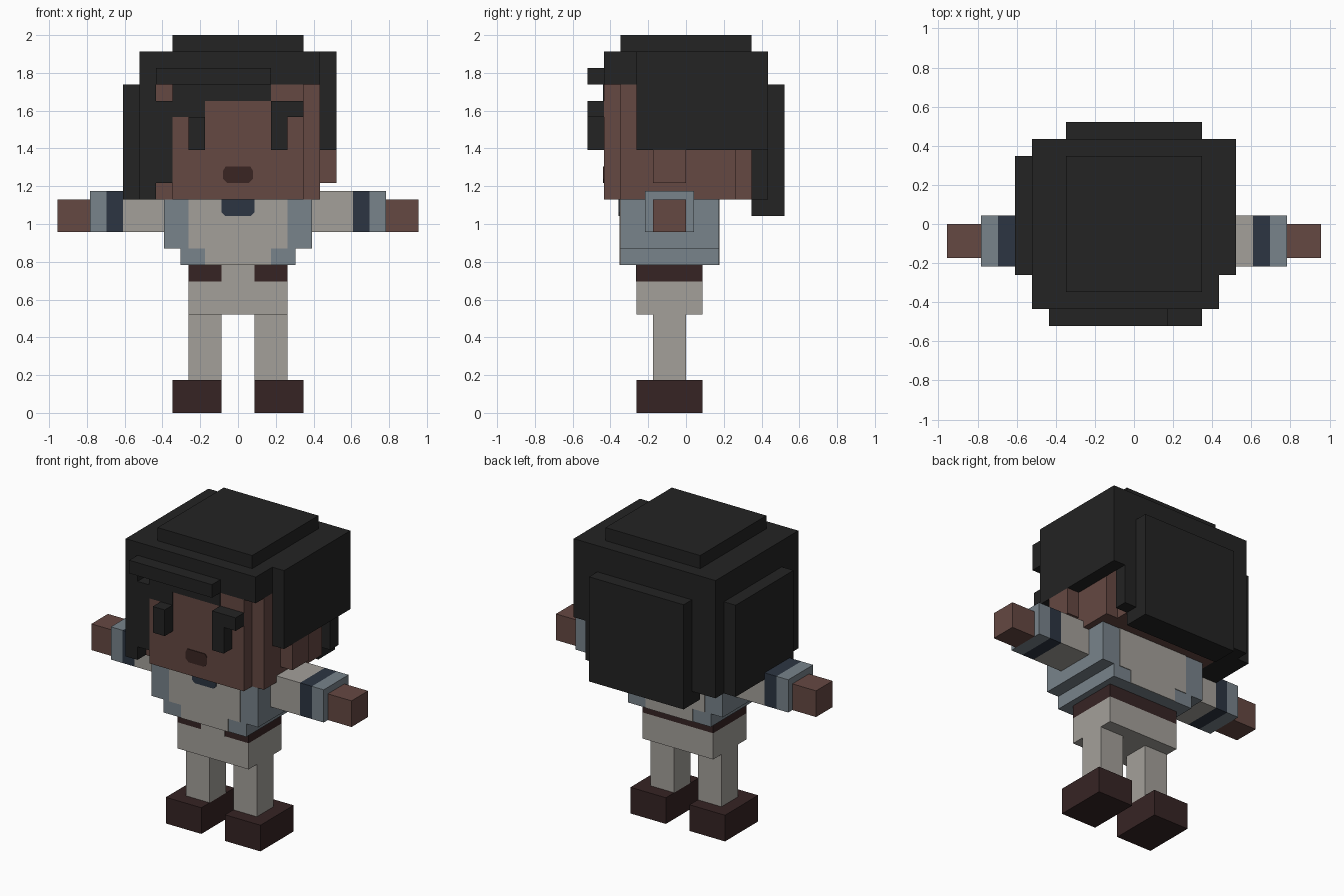
import bpy, bmesh
from mathutils import Matrix, Vector

cube = bpy.data.objects.get("Cube")
if cube:
    bpy.data.objects.remove(cube, do_unlink=True)

U = 2 / 23      # size of one block
T = 0.05        # plate thickness in blocks


def material(name, rgb):
    lin = [((c / 255 + 0.055) / 1.055) ** 2.4 for c in rgb]
    m = bpy.data.materials.new(name)
    m.use_nodes = True
    m.diffuse_color = (*lin, 1)
    bsdf = m.node_tree.nodes["Principled BSDF"]
    bsdf.inputs["Base Color"].default_value = (*lin, 1)
    bsdf.inputs["Roughness"].default_value = 0.9
    return m


HAIR = material("black hair", (35, 35, 35))
SKIN = material("brown skin", (101, 72, 66))
CLOTH = material("warm grey cloth", (164, 160, 154))
BLUE = material("slate blue jacket", (120, 131, 139))
NAVY = material("navy trim", (44, 53, 66))
LEATHER = material("dark brown leather", (54, 36, 36))
LIPS = material("dark lips", (58, 37, 34))


def finish(name, bm, mat):
    me = bpy.data.meshes.new(name)
    bm.to_mesh(me)
    bm.free()
    me.materials.append(mat)
    ob = bpy.data.objects.new(name, me)
    bpy.context.collection.objects.link(ob)
    return ob


def blocks(name, mat, *boxes):
    """Boxes given as x, y, z ranges in block units."""
    bm = bmesh.new()
    for xr, yr, zr in boxes:
        lo = Vector((xr[0], yr[0], zr[0])) * U
        hi = Vector((xr[1], yr[1], zr[1])) * U
        bmesh.ops.create_cube(bm, size=1, matrix=Matrix.Translation((lo + hi) / 2)
                              @ Matrix.Diagonal((*(hi - lo), 1)))
    return finish(name, bm, mat)


def pair(name, mat, xr, yr, zr):
    blocks("left_" + name, mat, (xr, yr, zr))
    blocks("right_" + name, mat, ((-xr[1], -xr[0]), yr, zr))


def plate(name, mat, outline, y):
    """Thin plate facing the front, from an x, z outline."""
    bm = bmesh.new()
    face = bm.faces.new([bm.verts.new((x * U, y * U, z * U)) for x, z in outline])
    out = bmesh.ops.extrude_face_region(bm, geom=[face])
    moved = [v for v in out["geom"] if isinstance(v, bmesh.types.BMVert)]
    bmesh.ops.translate(bm, verts=moved, vec=(0, -T * U, 0))
    bmesh.ops.recalc_face_normals(bm, faces=bm.faces)
    finish(name, bm, mat)


# Legs, shoes and hips
pair("shoe", LEATHER, (1, 4), (-3, 1), (0, 2))
pair("leg", CLOTH, (1, 3), (-2, 0), (2, 6))
blocks("hips", CLOTH, ((-3, 3), (-3, 1), (6, 8)))
blocks("belt", LEATHER, ((-3, 3), (-3, 1), (8, 9)))
blocks("belt_gap", CLOTH, ((-1, 1), (-3 - T, -3), (8, 9)))

# Jacket with the shirt showing front and back
blocks("jacket", BLUE, ((-3.5, 3.5), (-4, 2), (9, 10)),
       ((-4.5, 4.5), (-4, 2), (10, 13)))
for side, yr in (("front", (-4 - T, -4)), ("back", (2, 2 + T))):
    blocks("shirt_" + side, CLOTH, ((-2, 2), yr, (9, 10)), ((-3, 3), yr, (10, 13)))
plate("neck_scarf", NAVY, [(-1, 13), (-1, 12.2), (-0.8, 12), (0.8, 12), (1, 12.2), (1, 13)],
      -4 - T)

# Arms
ARM_Y, ARM_Z = (-2.5, 0.5), (11, 13.5)
pair("sleeve", CLOTH, (4.5, 7), ARM_Y, ARM_Z)
pair("sleeve_stripe", NAVY, (7, 8), ARM_Y, ARM_Z)
pair("cuff", BLUE, (8, 9), ARM_Y, ARM_Z)
pair("hand", SKIN, (9, 11), (-2, 0), (11, 13))

# Head
blocks("head", SKIN, ((-4, 4), (-5, 4), (13, 20)), ((-5, 5), (-4, 3), (13, 20)))
blocks("left_ear", SKIN, ((5, 6), (-2, 0), (14, 16)))
plate("mouth", LIPS, [(-0.9, 14.25), (-0.65, 14), (0.65, 14), (0.9, 14.25),
                      (0.9, 14.75), (0.75, 15), (-0.75, 15), (-0.9, 14.75)], -5)

# Eyes and brow
pair("eye", HAIR, (2, 3), (-6, -5), (16, 18))
blocks("left_brow", HAIR, ((2, 4), (-6, -5), (18, 19)))

# Hair
blocks("hair_crown", HAIR, ((-4, 4), (-4, 4), (22, 23)))
blocks("hair_cap", HAIR, ((-6, 5), (-5, 5), (20, 22)))
blocks("hair_left_side", HAIR, ((5, 6), (-3, 5), (16, 22)))
blocks("hair_right_side", HAIR, ((-6, -5), (-5, 5), (13, 20)),
       ((-7, -6), (-3, 4), (13, 20)))
blocks("hair_right_lock", HAIR, ((-5, -4), (-5, -4), (14, 19)))
blocks("hair_back", HAIR, ((-5, 5), (4, 5), (13, 20)), ((-4, 4), (4, 6), (12, 20)))
blocks("hair_fringe", HAIR, ((-4, 2), (-5 - T, -5), (19, 20)),
       ((-4, -2), (-5 - T, -5), (18, 19)))
blocks("hair_front_band", HAIR, ((-5, 2), (-6, -5), (20, 21)))
